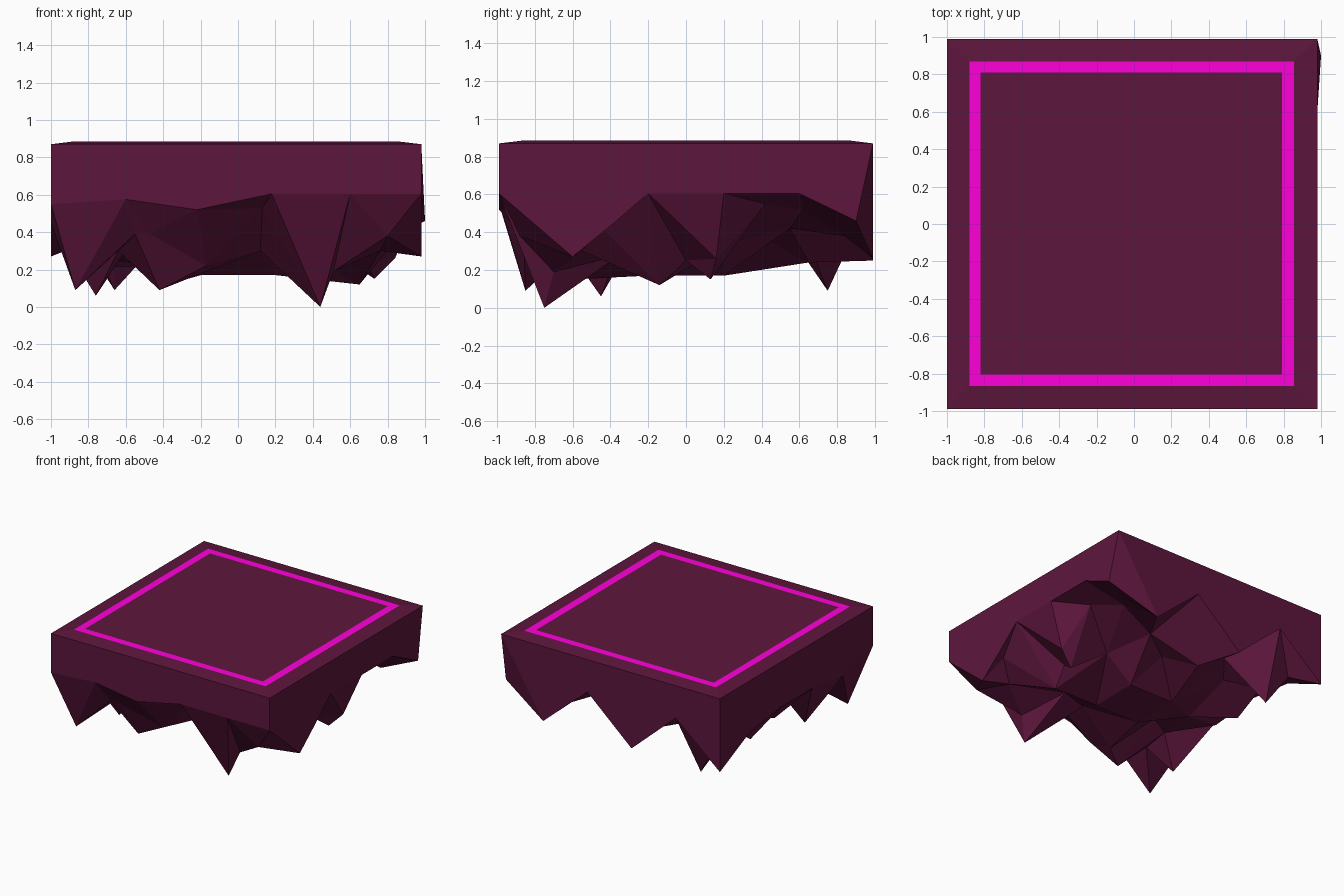
import bpy, bmesh
from mathutils import Vector
from mathutils.geometry import delaunay_2d_cdt

if "Cube" in bpy.data.objects:
    bpy.data.objects.remove(bpy.data.objects["Cube"])

X0, X1, Y0, Y1 = -1.0, 0.98, -0.99, 0.99
RIM_Z, TOP_Z = 0.87, 0.885


def material(name, color):
    m = bpy.data.materials.new(name)
    m.diffuse_color = (*color, 1)
    m.use_nodes = True
    m.node_tree.nodes["Principled BSDF"].inputs["Base Color"].default_value = m.diffuse_color
    return m


rock = material("dark_plum_rock", (0.11, 0.008, 0.046))
glow = material("magenta_trim", (1.0, 0.0, 0.7))


def finish(name, bm, mat):
    mesh = bpy.data.meshes.new(name)
    bm.to_mesh(mesh)
    bm.free()
    mesh.materials.append(mat)
    obj = bpy.data.objects.new(name, mesh)
    bpy.context.collection.objects.link(obj)
    return obj


def rect(bm, x0, x1, y0, y1, z):
    return [bm.verts.new((x, y, z)) for x, y in ((x0, y0), (x1, y0), (x1, y1), (x0, y1))]


def bridge(bm, a, b):
    for i in range(4):
        j = (i + 1) % 4
        bm.faces.new((a[i], a[j], b[j], b[i]))


OUTER = (-0.88, 0.855, -0.865, 0.87)
INNER = (-0.82, 0.79, -0.805, 0.81)

# Broken lower edge of each wall, (distance along wall, height), counter-clockwise
front = [(X0, .55), (-.6, .575), (-.22, .52), (.18, .605), (.6, .605)]
right = [(Y0, .605), (-.6, .27), (-.38, .45), (-.2, .605), (.2, .605), (.6, .605), (.9, .46)]
back = [(.6, .26), (.2, .605), (-.2, .25), (-.6, .605)]
left = [(Y1, .27), (.6, .45), (.2, .5), (-.2, .5), (-.6, .45)]
sides = [
    [Vector((x, Y0, z)) for x, z in front],
    [Vector((1.0 if y == .9 else X1, y, z)) for y, z in right],
    [Vector((x, Y1, z)) for x, z in back],
    [Vector((X0, y, z)) for y, z in left],
]

# Spikes and hollows of the underside
crags = [
    (-.87, -.85, .09), (-.76, -.45, .06), (-.55, -.86, .39), (-.47, -.86, .39),
    (-.42, -.69, .09), (-.27, -.6, .15), (-.17, -.72, .22), (.13, -.8, .53),
    (.12, -.45, .3), (.44, -.75, 0), (.51, -.7, .19), (.8, -.88, .38),
    (.76, -.55, .3), (.9, -.45, .43), (.65, -.14, .12), (.73, .13, .15),
    (.84, .16, .26), (.38, -.35, .28), (-.64, -.62, .3), (-.6, -.36, .3), (.68, .0, .25),
    (-.2, -.2, .17), (.2, -.2, .17), (.2, .2, .17), (-.2, .2, .17),
    (.45, .22, .34), (.3, .55, .42), (.62, .62, .52), (.84, .8, .47), (.78, .42, .55),
    (.48, .84, .38), (-.08, .65, .24), (.08, .42, .36), (-.36, .62, .42),
    (-.66, .75, .09), (-.66, .62, .28), (-.5, .45, .36), (-.82, .56, .42),
    (-.78, .28, .21), (-.8, .0, .28), (-.85, .14, .36), (-.5, .05, .22),
    (-.45, -.3, .34), (-.82, .82, .34),
]

# Rock body: sloped rim, walls and faceted underside
bm = bmesh.new()
rim = rect(bm, X0, X1, Y0, Y1, RIM_Z)
bridge(bm, rim, rect(bm, *OUTER, TOP_Z))
edge = [p for side in sides for p in side]
points = edge + [Vector(p) for p in crags]
verts = [bm.verts.new(p) for p in points]
start = 0
for i, side in enumerate(sides):
    # one wall panel per stretch of broken edge, running up to the rim
    n = len(side)
    lower = [verts[(start + k) % len(edge)] for k in range(n + 1)]
    start += n
    if i == 1:  # this wall ends at a broken-off corner
        bm.faces.new((lower[-2], lower[-1], rim[2]))
        lower.pop()
    if i == 2:
        lower[0:0] = []
    upper = [rim[i]] + [bm.verts.new((v.co.x, v.co.y, RIM_Z)) for v in lower[1:-1]] + [rim[(i + 1) % 4]]
    for k in range(len(lower) - 1):
        bm.faces.new((lower[k], lower[k + 1], upper[k + 1], upper[k]))
result = delaunay_2d_cdt([p.xy for p in points], [], [list(range(len(edge)))], 1, 1e-5)
tris, origin = result[2], result[3]
for tri in tris:
    ids = [origin[v][0] for v in tri if origin[v]]
    if len(set(ids)) == 3:
        bm.faces.new([verts[k] for k in reversed(ids)])
bmesh.ops.recalc_face_normals(bm, faces=bm.faces)
finish("rock_body", bm, rock)

# Bright trim frame on top
bm = bmesh.new()
bridge(bm, rect(bm, *OUTER, TOP_Z), rect(bm, *INNER, TOP_Z))
finish("trim_frame", bm, glow)

# Flat floor panel inside the trim
bm = bmesh.new()
bm.faces.new(rect(bm, *INNER, TOP_Z))
finish("floor_panel", bm, rock)
